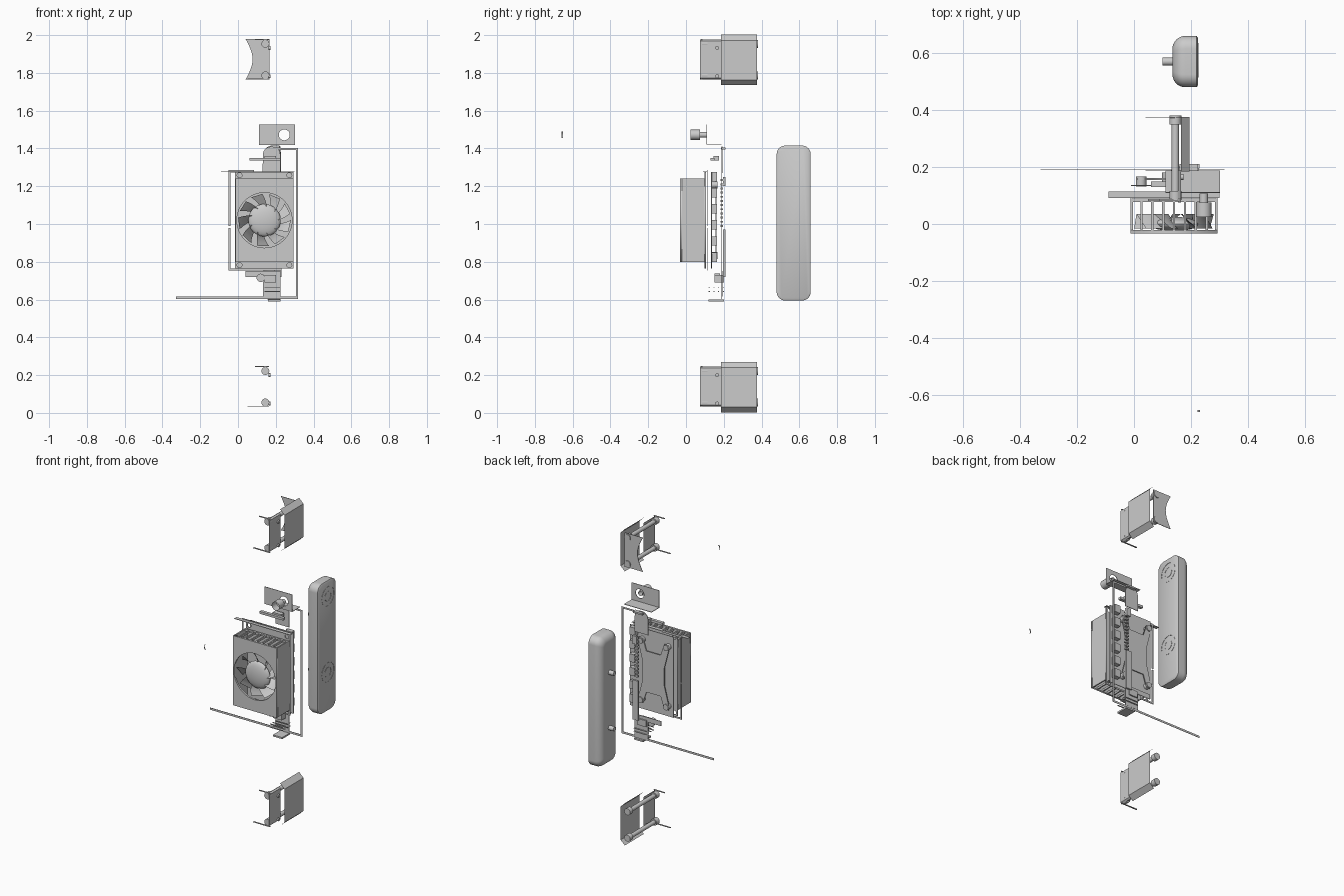
import bpy, bmesh, math
from mathutils import Matrix, Vector

if "Cube" in bpy.data.objects:
    bpy.data.objects.remove(bpy.data.objects["Cube"])

def finish(name, bm, smooth=False):
    bmesh.ops.recalc_face_normals(bm, faces=bm.faces)
    me = bpy.data.meshes.new(name)
    bm.to_mesh(me)
    bm.free()
    ob = bpy.data.objects.new(name, me)
    bpy.context.collection.objects.link(ob)
    if smooth:
        bpy.ops.object.select_all(action='DESELECT')
        ob.select_set(True)
        bpy.context.view_layer.objects.active = ob
        bpy.ops.object.shade_smooth_by_angle(angle=math.radians(35))
    return ob

def boxes(name, items):
    bm = bmesh.new()
    for x0, x1, y0, y1, z0, z1 in items:
        m = Matrix.Translation(((x0+x1)/2, (y0+y1)/2, (z0+z1)/2)) @ Matrix.Diagonal((x1-x0, y1-y0, z1-z0, 1))
        bmesh.ops.create_cube(bm, size=1, matrix=m)
    return finish(name, bm)

def rods(name, items, axis='Y', caps=True, seg=20):
    # each item: centre, radius, length
    bm = bmesh.new()
    rot = Matrix.Rotation(math.pi/2, 4, 'X' if axis == 'Y' else 'Y')
    for c, r, d in items:
        bmesh.ops.create_cone(bm, cap_ends=caps, segments=seg, radius1=r, radius2=r, depth=d,
                              matrix=Matrix.Translation(c) @ rot)
    return finish(name, bm, True)

def sheet(name, prof, y0, y1):
    # open x-z profile swept along y
    bm = bmesh.new()
    a = [bm.verts.new((x, y0, z)) for x, z in prof]
    b = [bm.verts.new((x, y1, z)) for x, z in prof]
    for i in range(len(prof)-1):
        bm.faces.new((a[i], a[i+1], b[i+1], b[i]))
    return finish(name, bm)

def circle(cx, cz, r, n=40):
    return [(cx + r*math.cos(2*math.pi*i/n), cz + r*math.sin(2*math.pi*i/n)) for i in range(n)]

def plate(name, y, thick, *loops):
    # x-z outline with holes, filled by a 2D curve
    cu = bpy.data.curves.new(name, 'CURVE')
    cu.dimensions = '2D'
    cu.fill_mode = 'BOTH'
    cu.extrude = thick/2
    for pts in loops:
        s = cu.splines.new('POLY')
        s.points.add(len(pts)-1)
        for p, (x, z) in zip(s.points, pts):
            p.co = (x, z, 0, 1)
        s.use_cyclic_u = True
    tmp = bpy.data.objects.new(name + "_outline", cu)
    bpy.context.collection.objects.link(tmp)
    dg = bpy.context.evaluated_depsgraph_get()
    me = bpy.data.meshes.new_from_object(tmp.evaluated_get(dg))
    bpy.data.objects.remove(tmp)
    me.transform(Matrix.Translation((0, y, 0)) @ Matrix.Rotation(math.pi/2, 4, 'X'))
    me.name = name
    ob = bpy.data.objects.new(name, me)
    bpy.context.collection.objects.link(ob)
    return ob

def rect(x0, x1, z0, z1):
    return [(x0, z0), (x1, z0), (x1, z1), (x0, z1)]

# long rounded housing, flat on +x, rounded on -x
def ring(bm, x, ins):
    hy, hz, r = 0.09-ins, 0.41-ins, max(0.045-ins*0.6, 0.01)
    vs = []
    for k, (sy, sz) in enumerate(((1, 1), (-1, 1), (-1, -1), (1, -1))):
        for i in range(9):
            a = (k + i/8)*math.pi/2
            vs.append(bm.verts.new((x, 0.57+sy*(hy-r)+r*math.cos(a), 1.005+sz*(hz-r)+r*math.sin(a))))
    return vs
bm = bmesh.new()
rings = [ring(bm, 0.225, 0.008), ring(bm, 0.22, 0.0)]
for i in range(9):
    t = i/8*math.pi/2
    rings.append(ring(bm, 0.18-0.045*math.sin(t), 0.045*(1-math.cos(t))))
for p, q in zip(rings, rings[1:]):
    for i in range(len(p)):
        j = (i+1) % len(p)
        bm.faces.new((p[i], p[j], q[j], q[i]))
bm.faces.new(rings[0])
bm.faces.new(rings[-1])
finish("rounded_housing", bm, True)
rods("housing_screws", [((0.12, 0.57, z), 0.014, 0.04) for z in (0.83, 1.18)], 'X')
rods("housing_vent_rings", [((0.225, 0.575, z), r, 0.003) for z in (0.84, 1.32) for r in (0.06, 0.03)], 'X', False, 32)

# two end brackets: outer sheet, inner sheet, posts and flanges
for label, z in (("lower", 0.0), ("upper", 1.732)):
    sheet(label+"_bracket_outer", [(0.165, z+0.27), (0.195, z+0.24), (0.195, z+0.03), (0.165, z+0.003)], 0.185, 0.375)
    sheet(label+"_bracket_inner", [(0.155, z+0.245), (0.165, z+0.238), (0.165, z+0.042), (0.155, z+0.034)], 0.075, 0.19)
    boxes(label+"_bracket_flanges", [(0.05, 0.165, 0.08, 0.088, z+0.033, z+0.037),
                                     (0.09, 0.165, 0.08, 0.088, z+0.243, z+0.247)])
    rods(label+"_bracket_posts", [((0.145, 0.23, z+h), 0.013, 0.29) for h in (0.055, 0.222)]
         + [((0.145, y, z+h), 0.021, 0.03) for h in (0.055, 0.222) for y in (0.1, 0.365)])
    rods(label+"_bracket_side_screws", [((0.167, 0.165, z+h), 0.01, 0.012) for h in (0.05, 0.2)], 'X')
# concave end plate on the upper bracket
arc = [(0.04+0.037*math.sin(math.pi*i/12), 1.765+0.215*i/12) for i in range(13)]
plate("concave_end_plate", 0.373, 0.003, [(0.168, 1.98), (0.168, 1.765)] + arc)

# fan shroud: open box with slotted top and bottom
X0, X1, Y0, Y1, Z0, Z1 = -0.012, 0.293, -0.033, 0.1, 0.8, 1.24
FX, FZ = 0.14, 1.02
plate("shroud_front", Y0+0.006, 0.012, rect(X0, X1, Z0, Z1), circle(FX, FZ, 0.146, 48))
boxes("shroud_sides", [(X0, X0+0.008, Y0, Y1, Z0, Z1), (X1-0.008, X1, Y0, Y1, Z0, Z1)])
ribs = []
for z in (Z0, Z1-0.012):
    ribs.append((X0, X1, 0.078, 0.09, z, z+0.012))
    for i in range(1, 8):
        x = X0 + (X1-X0)*i/8
        ribs.append((x-0.004, x+0.004, Y0, 0.085, z, z+0.012))
boxes("shroud_vent_ribs", ribs)

# fan: domed hub and pitched blades
bm = bmesh.new()
bmesh.ops.create_uvsphere(bm, u_segments=32, v_segments=12, radius=1,
    matrix=Matrix.Translation((FX, 0.0, FZ)) @ Matrix.Diagonal((0.086, 0.025, 0.086, 1)) @ Matrix.Rotation(math.pi/2, 4, 'X'))
finish("fan_hub", bm, True)
bm = bmesh.new()
for k in range(9):
    row = []
    for j in range(5):
        r = 0.07 + 0.07*j/4
        a = 2*math.pi*k/9 + 0.25*j/4
        row.append([bm.verts.new((FX+r*math.cos(a+d), y, FZ+r*math.sin(a+d))) for d, y in ((0, -0.015), (0.45, 0.035))])
    for p, q in zip(row, row[1:]):
        bm.faces.new((p[0], q[0], q[1], p[1]))
finish("fan_blades", bm, True)

# base plate behind the fan, and the thin frame around it
holes = [circle(x, z, 0.013, 16) for x in (0.008, 0.272) for z in (0.782, 1.258)]
plate("heatsink_plate", 0.102, 0.006, rect(-0.015, 0.295, 0.765, 1.275), *holes)
boxes("side_frame", [(-0.05, -0.04, 0.11, 0.114, 0.755, 0.98), (-0.05, -0.04, 0.11, 0.114, 0.99, 1.285),
                     (-0.05, 0.085, 0.11, 0.114, 1.272, 1.285), (-0.05, 0.23, 0.11, 0.114, 0.755, 0.765),
                     (-0.09, 0.30, 0.091, 0.114, 1.277, 1.28)])

# circuit board with the crossed clamp on its back
plate("circuit_board", 0.135, 0.004, rect(-0.01, 0.295, 0.765, 1.275))
quarter = [(0.075, 0.055), (0.105, 0.17), (0.105, 0.205), (0.075, 0.205), (0.05, 0.13)]
sym = quarter + [(-x, z) for x, z in quarter[::-1]] + [(-x, -z) for x, z in quarter] + [(x, -z) for x, z in quarter[::-1]]
plate("cross_clamp", 0.158, 0.006, [(0.115+x, FZ+z) for x, z in sym])
rods("clamp_screws", [((0.115+sx*0.09, 0.15, FZ+sz*0.187), 0.018, 0.035) for sx in (-1, 1) for sz in (-1, 1)])
boxes("board_chips", [(0.24, 0.28, 0.137, 0.165, 0.8+i*0.085, 0.85+i*0.085) for i in range(6)])
boxes("pin_header", [(0.2, 0.226, 0.182, 0.196, 0.985+i*0.022, 0.995+i*0.022) for i in range(12)])
boxes("back_connectors", [(0.19, 0.23, 0.196, 0.208, 0.72, 0.97), (0.2, 0.23, 0.195, 0.21, 1.2, 1.25),
                          (0.16, 0.225, 0.185, 0.21, 1.395, 1.405)])

# carrier strip seen above and below the board
dome = [(0.178+0.046*math.cos(math.pi*i/10), 1.37+0.04*math.sin(math.pi*i/10)) for i in range(11)]
plate("upper_carrier", 0.19, 0.004, [(0.13, 1.27), (0.226, 1.27)] + dome)
plate("lower_carrier", 0.19, 0.004, [(0.04, 0.75), (0.04, 0.72), (0.132, 0.72), (0.132, 0.615), (0.226, 0.615), (0.226, 0.75)])
boxes("carrier_blocks", [(0.06, 0.225, 0.13, 0.15, 1.335, 1.35), (0.14, 0.2, 0.145, 0.175, 1.335, 1.36),
                         (0.14, 0.2, 0.15, 0.2, 0.69, 0.73), (0.16, 0.225, 0.12, 0.2, 0.59, 0.6)])
rods("carrier_nut", [((0.12, 0.165, 0.715), 0.022, 0.03)])
boxes("lower_pins", [(0.14, 0.225, y, y+0.006, z, z+0.004) for y in (0.12, 0.145, 0.17, 0.195) for z in (0.64, 0.66)])

# bent mounting tab with hole, threaded sleeve and loose clip
plate("mounting_tab", 0.11, 0.003, rect(0.11, 0.302, 1.42, 1.528), circle(0.245, 1.472, 0.029, 28))
boxes("tab_flange", [(0.11, 0.302, 0.11, 0.188, 1.418, 1.421)])
rods("threaded_sleeve", [((0.245, 0.05, 1.472), 0.027, 0.05), ((0.245, 0.09, 1.472), 0.015, 0.035)], 'Y', False)
clip = [(0.245+0.022*math.cos(a), 1.472+0.022*math.sin(a)) for a in [math.radians(125+11*i) for i in range(11)]]
sheet("loose_clip", clip, -0.66, -0.652)

# flat cable running right, down and back to the left
plate("flat_cable", 0.19, 0.002, [(0.22, 1.403), (0.318, 1.403), (0.318, 0.602), (-0.328, 0.602), (-0.328, 0.615),
                                  (0.306, 0.615), (0.306, 1.392), (0.22, 1.392)])
